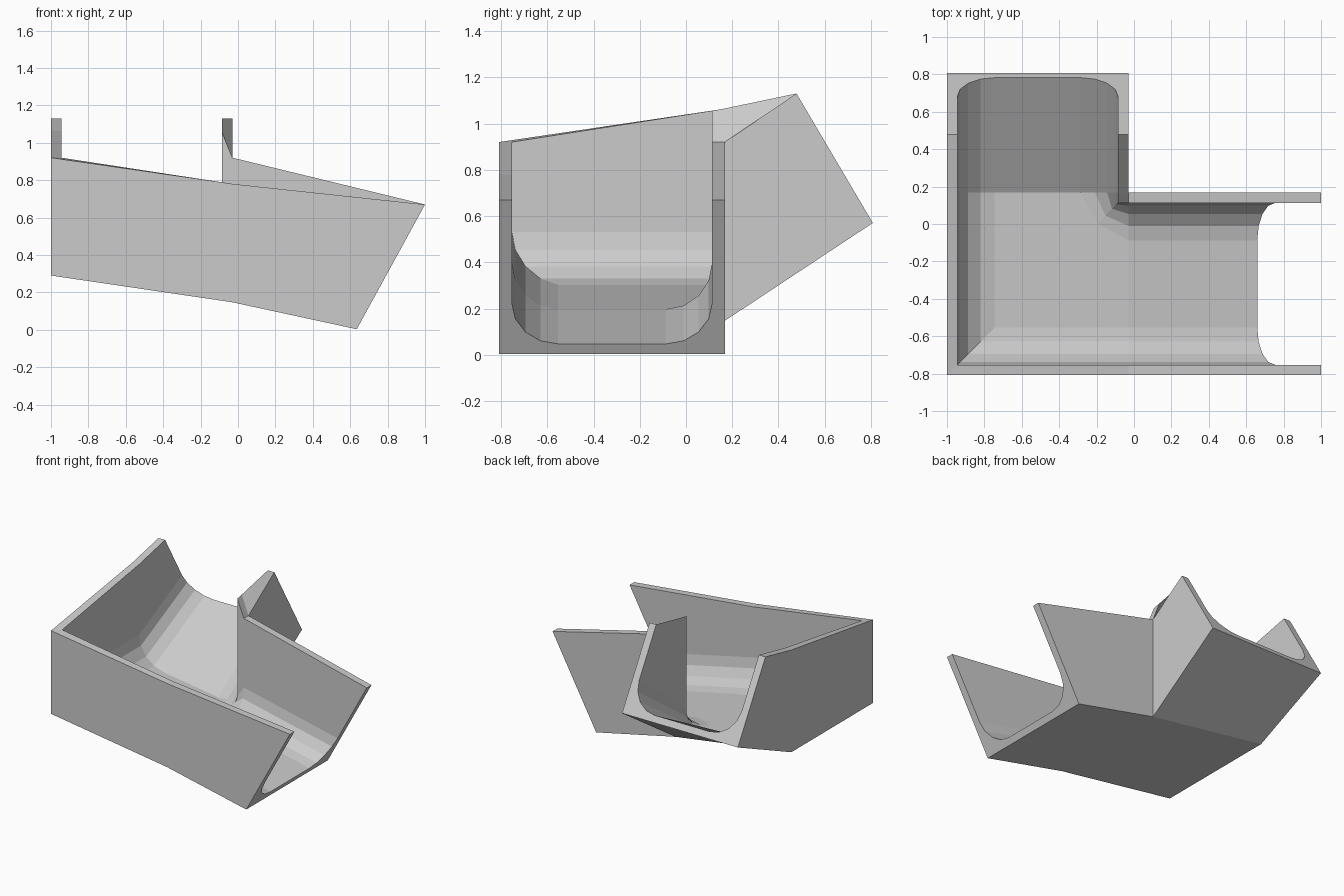
import bpy, bmesh, math
from mathutils import Vector

if "Cube" in bpy.data.objects:
    bpy.data.objects.remove(bpy.data.objects["Cube"])

WALL, FLOOR = 0.055, 0.05
bm = bmesh.new()


def station(origin, inward, up, h_out, h_in, radius=0.2):
    """Half cross-section: outer bottom, outer top, inner top, then a rounded fillet down to the floor."""
    pts = [(0, 0), (0, h_out), (WALL, h_in)]
    for i in range(5):
        a = math.radians(22.5 * i)
        pts.append((WALL + radius * (1 - math.cos(a)), FLOOR + radius * (1 - math.sin(a))))
    o, w, v = Vector(origin), Vector(inward), Vector(up).normalized()
    return [bm.verts.new(o + w * d + v * h) for d, h in pts]


def loft(stations):
    for a, b in zip(stations, stations[1:]):
        for i in range(len(a) - 1):
            bm.faces.new((a[i], a[i + 1], b[i + 1], b[i]))


SLOPE = 0.147                   # fall of the corner floor along x
Z = (0, 0, 1)
TILT_R = (0.365, 0, 0.667)      # lean of the right-hand opening
TILT_B = (0, -0.33, 0.56)       # lean of the rear opening

# long outside wall: right end, bend, mitred corner, bend, rear end
outer = [
    station((0.635, -0.808, 0.003), (0, 1, 0), TILT_R, 0.76, 0.76),
    station((-0.03, -0.808, 0.147), (0, 1, 0), Z, 0.633, 0.633),
    station((-1, -0.808, 0.29), (1, 1, -SLOPE), Z, 0.63, 0.638),
    station((-1, 0.168, 0.29), (1, 0, -SLOPE), Z, 0.774, 0.782),
    station((-1, 0.808, 0.57), (1, 0, 0), TILT_B, 0.65, 0.65),
]
# short inside wall, with the raised point at its corner
inner = [
    station((0.635, 0.168, 0.003), (0, -1, 0), TILT_R, 0.76, 0.76),
    station((-0.03, 0.168, 0.147), (0, -1, 0), Z, 0.773, 0.773),
    station((-0.03, 0.168, 0.147), (-1, -1, SLOPE), Z, 0.773, 0.90, 0.11),
    station((-0.03, 0.168, 0.147), (-1, 0, SLOPE), Z, 0.773, 0.91),
    station((-0.03, 0.808, 0.57), (-1, 0, 0), TILT_B, 0.65, 0.65),
]
loft(outer)
loft(inner)

# channel floor (profile end) and underside (profile start)
for k in (-1, 0):
    o, n = [s[k] for s in outer], [s[k] for s in inner]
    bm.faces.new((o[0], o[1], n[1], n[0]))
    bm.faces.new((o[1], o[2], o[3], n[3], n[2], n[1]))
    bm.faces.new((o[3], o[4], n[4], n[3]))

# U-shaped end faces
for k in (0, -1):
    bm.faces.new(outer[k] + inner[k][::-1])

bmesh.ops.remove_doubles(bm, verts=bm.verts, dist=0.0005)
big = [f for f in bm.faces if len(f.verts) > 4]
bmesh.ops.triangulate(bm, faces=big, ngon_method='EAR_CLIP')
bmesh.ops.recalc_face_normals(bm, faces=bm.faces)

mesh = bpy.data.meshes.new("corner_channel")
bm.to_mesh(mesh)
bm.free()
bpy.context.collection.objects.link(bpy.data.objects.new("corner_channel", mesh))
